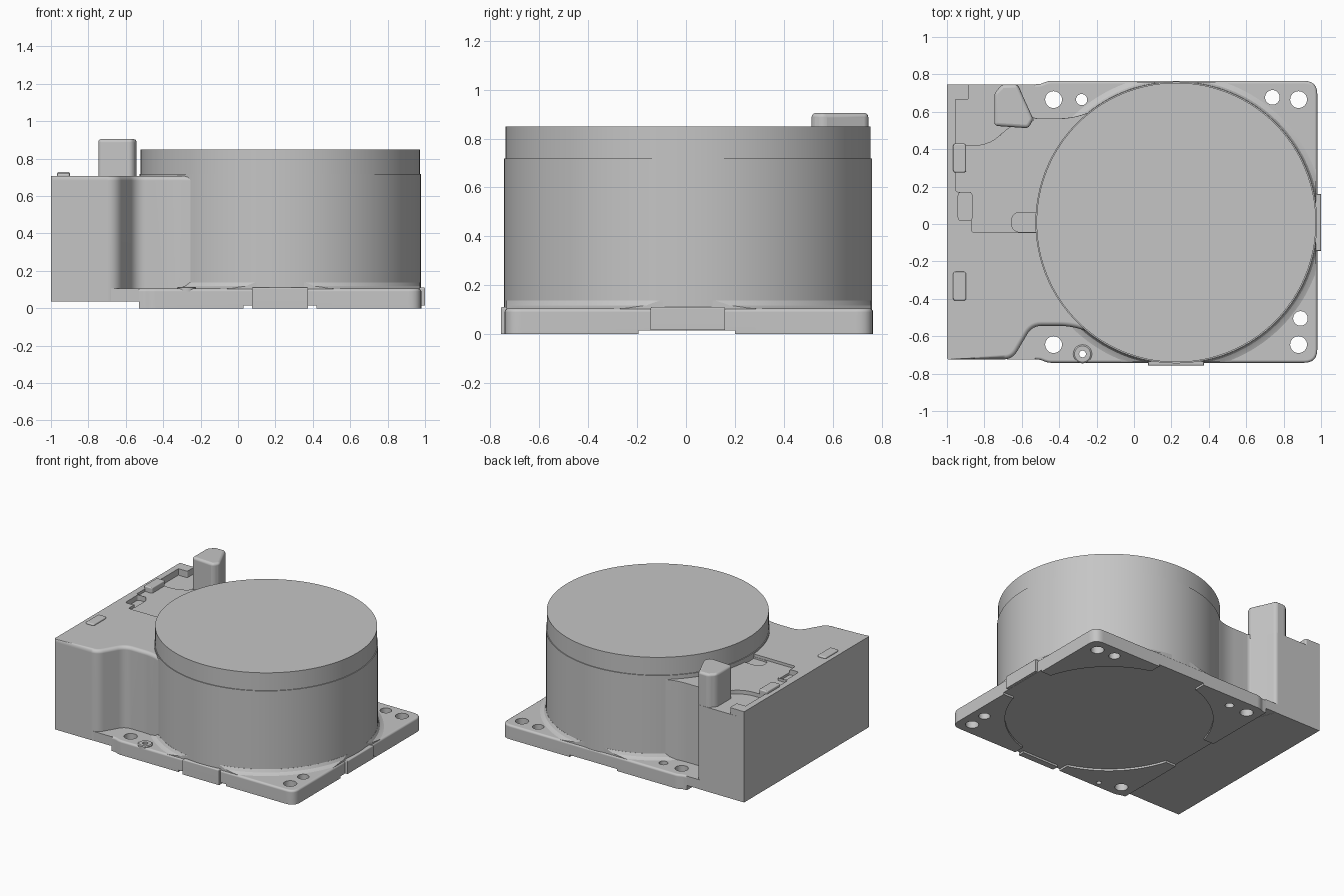
import bpy, bmesh, math
from mathutils import Vector

old = bpy.data.objects.get("Cube")
if old:
    bpy.data.objects.remove(old)

grey = bpy.data.materials.new("light_grey")
grey.use_nodes = True
GREY = (0.56, 0.56, 0.56, 1)
grey.diffuse_color = GREY
next(n for n in grey.node_tree.nodes if n.type == 'BSDF_PRINCIPLED').inputs["Base Color"].default_value = GREY

CX, CY, R = 0.226, 0.008, 0.753      # drum centre and radius


def finish(name, bm):
    bmesh.ops.recalc_face_normals(bm, faces=bm.faces)
    me = bpy.data.meshes.new(name)
    bm.to_mesh(me)
    bm.free()
    me.materials.append(grey)
    ob = bpy.data.objects.new(name, me)
    bpy.context.collection.objects.link(ob)
    return ob


def rounded(pts):
    """Outline of (x, y, corner size) points with rounded corners."""
    out = []
    for i, (x, y, r) in enumerate(pts):
        p = Vector((x, y))
        if not r:
            out.append(p)
            continue
        a = p + (Vector(pts[i - 1][:2]) - p).normalized() * r
        b = p + (Vector(pts[(i + 1) % len(pts)][:2]) - p).normalized() * r
        for k in range(7):
            t = k / 6
            out.append(a * (1 - t) ** 2 + p * 2 * t * (1 - t) + b * t * t)
    return out


def prism(name, pts, z0, z1, bevel=0, where=lambda p: True):
    """Extruded outline with an optional bevel on chosen top edges."""
    bm = bmesh.new()
    base = bm.faces.new([bm.verts.new((p[0], p[1], z0)) for p in rounded(pts)])
    ext = bmesh.ops.extrude_face_region(bm, geom=[base])["geom"]
    bmesh.ops.translate(bm, verts=[v for v in ext if isinstance(v, bmesh.types.BMVert)], vec=(0, 0, z1 - z0))
    if bevel:
        top = [e for e in bm.edges if all(v.co.z > z1 - 1e-5 for v in e.verts)
               and where((e.verts[0].co + e.verts[1].co) / 2)]
        bmesh.ops.bevel(bm, geom=top, offset=bevel, segments=4, profile=0.5, affect='EDGES')
    return finish(name, bm)


def box(name, x0, x1, y0, y1, z0, z1, r=0, bevel=0):
    return prism(name, [(x0, y0, r), (x1, y0, r), (x1, y1, r), (x0, y1, r)], z0, z1, bevel)


def lathe(name, profile, x, y, steps=96):
    """Solid of revolution from (radius, z) points, closed by flat discs."""
    bm = bmesh.new()
    rings = []
    for r, z in profile:
        rings.append([bm.verts.new((x + r * math.cos(2 * math.pi * k / steps),
                                    y + r * math.sin(2 * math.pi * k / steps), z)) for k in range(steps)])
    for a, b in zip(rings, rings[1:]):
        for k in range(steps):
            j = (k + 1) % steps
            bm.faces.new((a[k], a[j], b[j], b[k]))
    bm.faces.new(rings[0])
    bm.faces.new(rings[-1])
    return finish(name, bm)


def boolean(ob, cutters, op='DIFFERENCE'):
    """Apply boolean cutters in order and remove them."""
    for c in cutters:
        m = ob.modifiers.new("cut", 'BOOLEAN')
        m.operation, m.object, m.solver = op, c, 'EXACT'
    bpy.context.view_layer.update()
    me = bpy.data.meshes.new_from_object(ob.evaluated_get(bpy.context.evaluated_depsgraph_get()))
    ob.modifiers.clear()
    ob.data = me
    for c in cutters:
        bpy.data.objects.remove(c)


def cylinder_cut(x, y, r, z0=-0.1, z1=0.3, steps=32):
    return lathe("cutter", [(r, z0), (r, z1)], x, y, steps)


# Base plate with screw holes, shallow round underside recess and cross slots
plate = prism("base_plate", [(-0.53, -0.724, 0), (-0.5, -0.726, 0.01), (-0.46, -0.742, 0.02), (0.98, -0.742, 0.07),
                             (0.98, 0.765, 0.07), (-0.46, 0.765, 0.02), (-0.5, 0.748, 0.01), (-0.53, 0.747, 0)],
              0, 0.105, 0.015, lambda p: p.x > -0.52)
BIG, MID, FLOOR = 0.045, 0.039, 0.0145
holes = [(-0.43, 0.665, BIG), (-0.28, 0.665, 0.03), (0.74, 0.677, MID), (0.88, 0.665, BIG),
         (0.89, -0.505, MID), (0.88, -0.645, BIG), (-0.43, -0.645, BIG), (-0.275, -0.695, 0.018)]
recess_shape = cylinder_cut(CX, CY, 0.7, -0.1, FLOOR, 96)
boolean(recess_shape, [box("cutter", -0.7, 1.2, -0.195, 0.2, -0.1, FLOOR),
                       box("cutter", 0.03, 0.42, -1, 1, -0.1, FLOOR)], 'UNION')
boolean(plate, [cylinder_cut(*h) for h in holes] + [recess_shape])

# Web that carries the plate in under the housing
box("plate_web", -0.68, -0.528, -0.724, 0.747, 0.036, 0.105)

# Ring around the small screw hole
ring = lathe("hole_boss", [(0.05, 0.09), (0.05, 0.11), (0.043, 0.115)], -0.275, -0.695, 32)
boolean(ring, [cylinder_cut(-0.275, -0.695, 0.018)])

# Edge tabs on the plate
box("front_tab", 0.075, 0.375, -0.757, -0.71, 0, 0.112, 0, 0.008)
box("side_tab", 0.95, 1.0, -0.145, 0.16, 0.016, 0.112, 0, 0.008)

# Drum, its flared foot trimmed to the plate, and the lid
lathe("drum", [(R, 0.05), (R, 0.718)], CX, CY, 128)
foot = lathe("drum_foot", [(0.81, 0.06), (0.81, 0.1), (0.785, 0.107), (0.765, 0.118), (0.754, 0.138)], CX, CY, 128)
boolean(foot, [box("cutter", -0.7, 0.972, -0.734, 0.757, 0, 0.5, 0.07)], 'INTERSECT')
boolean(foot, [cylinder_cut(x, y, r + 0.004) for x, y, r in holes])
lathe("drum_lid", [(R - 0.006, 0.7), (R - 0.006, 0.85)], CX, CY, 128)

# Connector housing that narrows into a neck beside the drum
housing = prism("connector_housing", [
    (-1, -0.724, 0.01), (-0.65, -0.724, 0.05), (-0.545, -0.545, 0.05), (-0.34, -0.545, 0.06), (-0.1, -0.62, 0),
    (-0.1, 0.64, 0), (-0.34, 0.565, 0.06), (-0.545, 0.565, 0.03), (-0.62, 0.747, 0.02), (-1, 0.747, 0)],
    0.035, 0.708, 0.025, lambda p: p.x > -0.98 and (p.y < -0.5 or -0.54 < p.x < -0.12))

# Stepped recesses in the housing top
recess = prism("cutter", [(-0.955, 0.9, 0), (-0.955, 0.172, 0.015), (-0.868, 0.172, 0.015), (-0.868, -0.045, 0.015),
                          (-0.65, -0.045, 0.015), (-0.4, -0.045, 0), (-0.15, 0.45, 0), (-0.15, 0.9, 0)], 0.688, 0.9)
pocket = prism("cutter", [(-0.955, 0.42, 0.02), (-0.76, 0.42, 0.1), (-0.67, 0.53, 0.08), (-0.54, 0.55, 0),
                          (-0.5, 0.9, 0), (-0.955, 0.9, 0)], 0.66, 0.9)
slot = box("cutter", -0.94, -0.866, 0.018, 0.169, 0.67, 0.9, 0.02)
boolean(housing, [recess, pocket, slot, box("cutter", -0.655, -0.4, -0.043, 0.062, 0.675, 0.9, 0.05)])

# Raised pads on the housing top
for name, y0, y1, z1 in (("rear_pad", 0.275, 0.43, 0.728), ("front_pad", -0.41, -0.255, 0.72)):
    box(name, -0.967, -0.898, y0, y1, 0.6, z1, 0.015, 0.008)
box("corner_pad", -0.99, -0.882, 0.665, 0.746, 0.6, 0.708, 0.012)

# Upright locating post with softened edges
post = prism("locating_post", [(-0.747, 0.525, 0), (-0.565, 0.512, 0), (-0.538, 0.56, 0), (-0.622, 0.746, 0),
                               (-0.705, 0.746, 0), (-0.747, 0.7, 0)], 0.1, 0.905)
soft = post.modifiers.new("soft_edges", 'BEVEL')
soft.width, soft.segments = 0.018, 3

# Smooth shading with crisp edges
for ob in bpy.context.collection.objects:
    if ob.type == 'MESH' and grey.name in ob.data.materials:
        ob.data.shade_smooth()
        ob.data.set_sharp_from_angle(angle=math.radians(30))
        ob.modifiers.new("even_normals", 'WEIGHTED_NORMAL').keep_sharp = True
